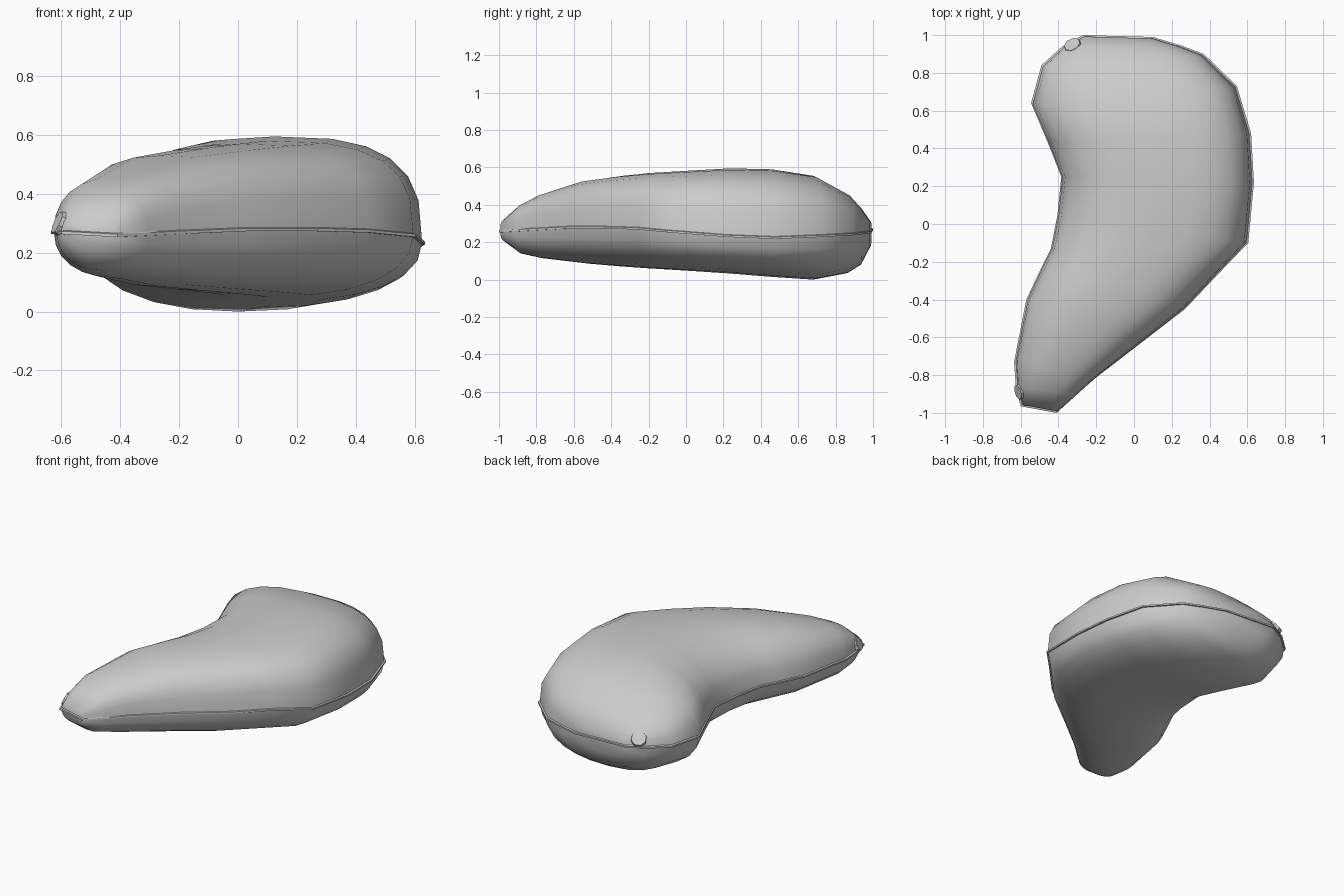
import bpy, bmesh, math
from mathutils import Vector

if "Cube" in bpy.data.objects:
    bpy.data.objects.remove(bpy.data.objects["Cube"])

# Stations from narrow end to wide end:
# left x, y, right x, y, crown z, belly z, right-hand seam z
STATIONS = [
    (-.60, -.965, -.41, -1.0, .315, .21, .265),
    (-.625, -.87, -.31, -.91, .40, .14, .27),
    (-.635, -.73, -.21, -.82, .455, .115, .275),
    (-.57, -.40, .03, -.635, .53, .085, .285),
    (-.49, -.23, .27, -.45, .555, .07, .285),
    (-.44, -.13, .45, -.26, .57, .06, .28),
    (-.405, .05, .605, -.10, .58, .05, .265),
    (-.385, .25, .635, .22, .595, .033, .24),
    (-.46, .44, .62, .48, .59, .015, .23),
    (-.545, .64, .545, .73, .555, .0, .24),
    (-.49, .84, .37, .90, .455, .035, .25),
    (-.38, .94, .25, .945, .385, .08, .255),
    (-.27, 1.0, .10, .99, .31, .18, .26),
]
LEFT_SEAM = .275
SEGS = 12


def section(st, up, powers, shrink, drop):
    """Superellipse half section between the left and right outline points."""
    lx, ly, rx, ry, crown, belly, rz = st
    left = Vector((lx * shrink, ly * (1 + shrink) / 2, LEFT_SEAM - drop))
    right = Vector((rx * shrink, ry * (1 + shrink) / 2, rz - drop))
    pts = []
    for i in range(SEGS + 1):
        a = math.pi * i / SEGS
        c, s = math.cos(a), max(math.sin(a), 0)
        power = powers[0] if c > 0 else powers[1]
        t = .5 - .5 * math.copysign(abs(c) ** (2 / power), c)
        p = left.lerp(right, t)
        p.z += ((crown if up else belly) - p.z) * s ** (2 / power)
        pts.append(p)
    return pts


def finish(name, bm, angle):
    bmesh.ops.recalc_face_normals(bm, faces=bm.faces)
    me = bpy.data.meshes.new(name)
    bm.to_mesh(me)
    bm.free()
    ob = bpy.data.objects.new(name, me)
    bpy.context.collection.objects.link(ob)
    bpy.ops.object.select_all(action='DESELECT')
    ob.select_set(True)
    bpy.context.view_layer.objects.active = ob
    bpy.ops.object.shade_smooth_by_angle(angle=math.radians(angle))


def shell(name, up, powers, shrink, drop):
    bm = bmesh.new()
    rows = [[bm.verts.new(p) for p in section(s, up, powers, shrink, drop)]
            for s in STATIONS]
    for a, b in zip(rows, rows[1:]):
        for i in range(SEGS):
            bm.faces.new((a[i], a[i + 1], b[i + 1], b[i]))
    bm.faces.new(rows[0])
    bm.faces.new(rows[-1])
    finish(name, bm, 75)


shell("upper_shell", True, (2.3, 2.9), .985, .004)
shell("lower_shell", False, (2.2, 2.3), .985, .004)

# Thin flange running round the seam
bm = bmesh.new()
outline = [(s[0], s[1], LEFT_SEAM) for s in STATIONS]
outline += [(s[2], s[3], s[6]) for s in reversed(STATIONS)]
profile = ((.97, .004), (1, -.002), (1, -.012), (.97, -.012))
rings = [[bm.verts.new((x * k, y * (1 + k) / 2, z + dz)) for x, y, z in outline]
         for k, dz in profile]
n = len(outline)
for a, b in zip(rings, rings[1:]):
    for i in range(n):
        j = (i + 1) % n
        bm.faces.new((a[i], a[j], b[j], b[i]))
finish("seam_flange", bm, 30)


# Small round tabs over the seam at both ends
def tab(name, loc, normal, radius):
    bm = bmesh.new()
    bmesh.ops.create_cone(bm, cap_ends=True, segments=8, radius1=radius,
                          radius2=radius * .9, depth=.02)
    q = Vector((0, 0, 1)).rotation_difference(Vector(normal))
    for v in bm.verts:
        v.co = q @ v.co + Vector(loc)
    finish(name, bm, 30)


tab("head_tab", (-.325, .945, .315), (-.35, .65, .65), .05)
tab("tail_tab", (-.606, -.888, .30), (-.85, -.25, .4), .045)
